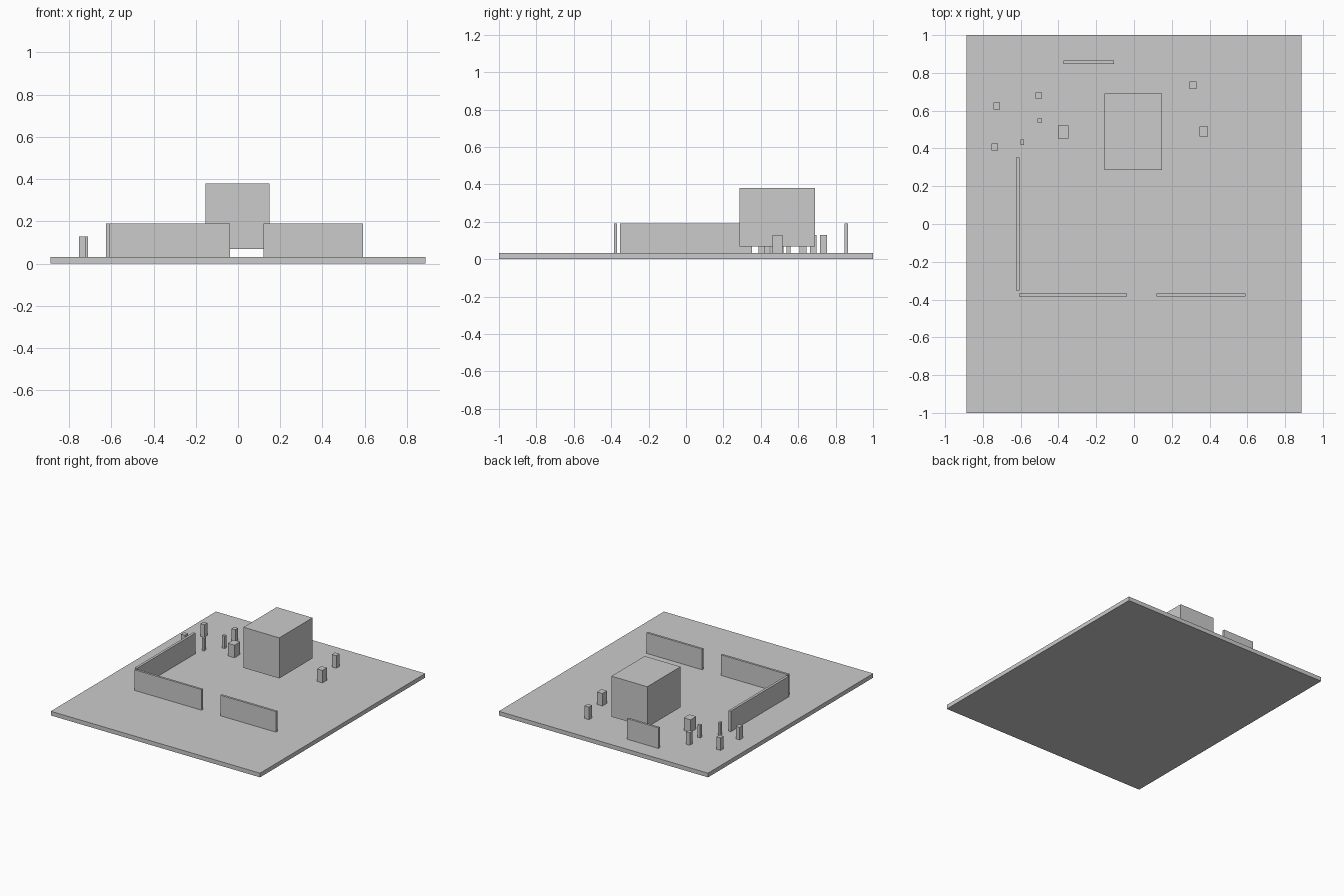
import bpy, bmesh
from mathutils import Vector

if "Cube" in bpy.data.objects:
    bpy.data.objects.remove(bpy.data.objects["Cube"])

GROUND_TOP = 0.032


def box(name, x0, x1, y0, y1, z0, z1):
    lo, hi = Vector((x0, y0, z0)), Vector((x1, y1, z1))
    bm = bmesh.new()
    bmesh.ops.create_cube(bm, size=1)
    bmesh.ops.scale(bm, vec=hi - lo, verts=bm.verts)
    mesh = bpy.data.meshes.new(name)
    bm.to_mesh(mesh)
    bm.free()
    obj = bpy.data.objects.new(name, mesh)
    obj.location = (lo + hi) / 2
    bpy.context.collection.objects.link(obj)
    return obj


# Ground slab
box("ground_slab", -0.887, 0.887, -1, 1, 0, GROUND_TOP)

# Large block hovering just above the slab
box("main_block", -0.155, 0.149, 0.287, 0.69, 0.069, 0.38)

# Thin walls: x range, y range
walls = {
    "left_wall": (-0.626, -0.607, -0.352, 0.352),
    "front_wall_left": (-0.61, -0.038, -0.385, -0.368),
    "front_wall_right": (0.12, 0.591, -0.385, -0.368),
    "back_wall": (-0.372, -0.106, 0.848, 0.865),
}
for name, span in walls.items():
    box(name, *span, GROUND_TOP, 0.19)

# Small upright posts: centre x, centre y, width, depth
posts = [
    (-0.727, 0.625, 0.033, 0.037),
    (-0.504, 0.680, 0.033, 0.033),
    (-0.499, 0.547, 0.022, 0.021),
    (-0.592, 0.433, 0.017, 0.027),
    (-0.737, 0.407, 0.033, 0.037),
    (-0.374, 0.486, 0.057, 0.069),
    (0.369, 0.490, 0.045, 0.054),
    (0.313, 0.735, 0.038, 0.038),
]
for i, (x, y, w, d) in enumerate(posts, 1):
    box(f"post_{i}", x - w / 2, x + w / 2, y - d / 2, y + d / 2, GROUND_TOP, 0.128)
